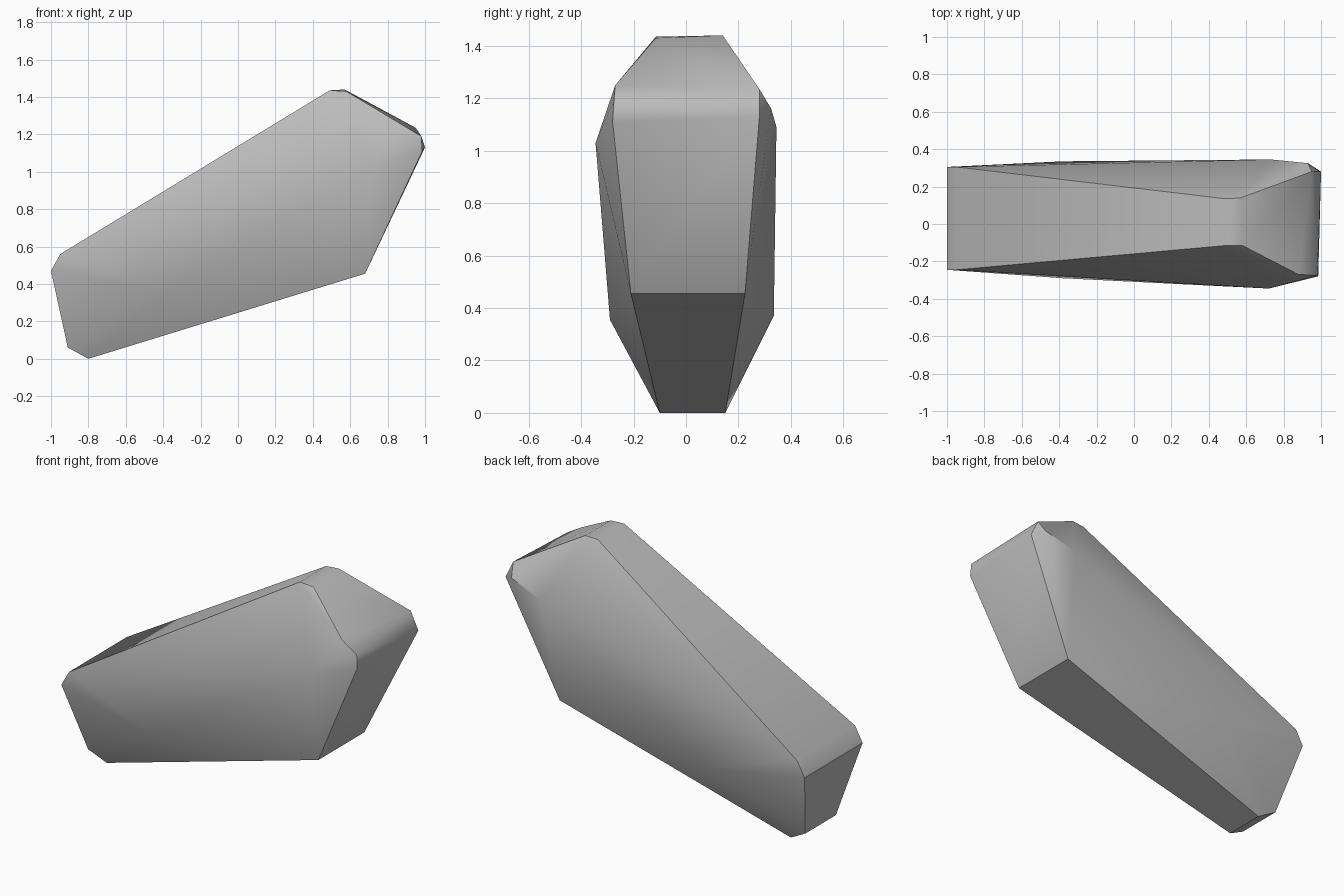
import bpy
import bmesh
import math

cube = bpy.data.objects.get("Cube")
if cube:
    bpy.data.objects.remove(cube, do_unlink=True)

# Plain stone material
stone = bpy.data.materials.new("stone grey")
stone.use_nodes = True
grey = (0.5, 0.5, 0.5, 1)
stone.diffuse_color = grey
stone.node_tree.nodes["Principled BSDF"].inputs["Base Color"].default_value = grey

# Leaning outline: each entry is a near and a far corner as (x, y, z)
corner_pairs = [
    ((-0.80, -0.10, 0), (-0.80, 0.15, 0)),              # lower foot
    ((-0.91, -0.12, 0.06), (-0.91, 0.17, 0.06)),        # foot bevel
    ((-1, -0.245, 0.47), (-1, 0.305, 0.47)),            # low end
    ((-0.95, -0.245, 0.56), (-0.95, 0.305, 0.56)),      # low end bevel
    ((0.49, -0.115, 1.435), (0.49, 0.135, 1.435)),      # ridge
    ((0.58, -0.115, 1.43), (0.57, 0.14, 1.44)),         # ridge bevel
    ((0.88, -0.27, 1.25), (0.95, 0.28, 1.235)),         # shoulder
    ((0.98, -0.275, 1.19), (0.93, 0.325, 1.16)),        # high end bevel
    ((0.985, -0.28, 1.11), (1, 0.28, 1.13)),            # high end
    ((0.68, -0.21, 0.455), (0.68, 0.225, 0.455)),       # heel
    ((0.72, -0.345, 1.03), (0.73, 0.345, 1.09)),        # upper side bulge
    ((-0.38, -0.29, 0.355), (-0.38, 0.335, 0.37)),      # lower side bulge
]

# Wrap the corners in one faceted boulder
bm = bmesh.new()
for pair in corner_pairs:
    for corner in pair:
        bm.verts.new(corner)
hull = bmesh.ops.convex_hull(bm, input=bm.verts[:])
loose = [v for v in bm.verts if not v.link_faces]
bmesh.ops.delete(bm, geom=loose, context='VERTS')

# Merge nearly flat triangles into clean facets
bmesh.ops.dissolve_limit(bm, angle_limit=math.radians(1.5),
                         verts=bm.verts[:], edges=bm.edges[:])
bmesh.ops.recalc_face_normals(bm, faces=bm.faces[:])

mesh = bpy.data.meshes.new("boulder")
bm.to_mesh(mesh)
bm.free()
mesh.materials.append(stone)
boulder = bpy.data.objects.new("boulder", mesh)
bpy.context.collection.objects.link(boulder)

# Soft side facets with crisp ends and ridge
bpy.ops.object.select_all(action='DESELECT')
boulder.select_set(True)
bpy.context.view_layer.objects.active = boulder
bpy.ops.object.shade_smooth_by_angle(angle=math.radians(40))
